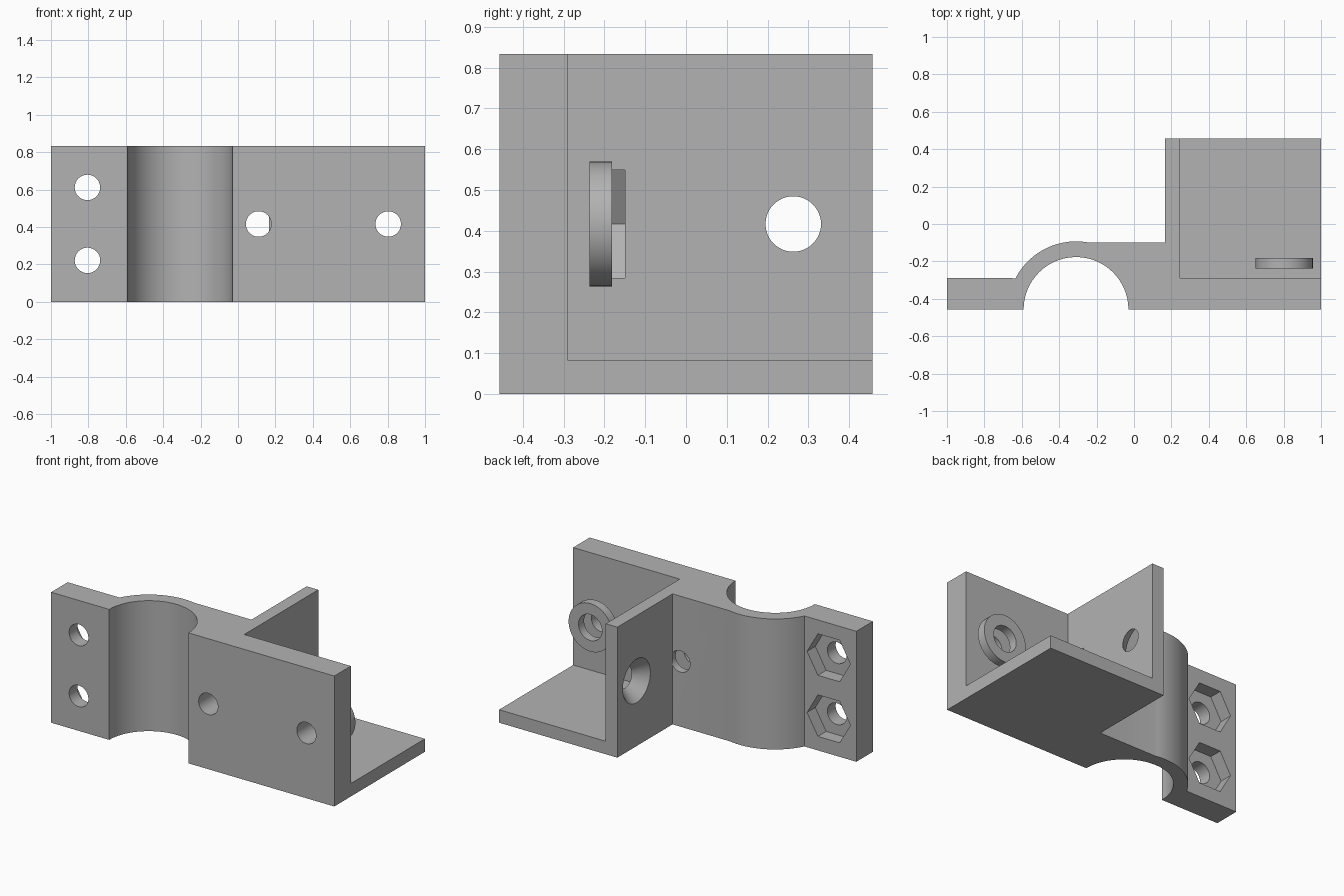
import bpy, bmesh
from math import sin, cos, radians, pi
from mathutils import Vector

cube = bpy.data.objects.get("Cube")
if cube:
    bpy.data.objects.remove(cube, do_unlink=True)

GREY = (0.45, 0.45, 0.45, 1)
mat = bpy.data.materials.new("plain grey")
mat.use_nodes = True
mat.diffuse_color = GREY
mat.node_tree.nodes["Principled BSDF"].inputs["Base Color"].default_value = GREY

H = 0.833                       # height
FRONT, BACK = -0.457, 0.457
PLATE = -0.29                   # back of the mounting plates
BLOCK = -0.1                    # back of the thick block
WALL_L, WALL_R = 0.165, 0.247   # upright wall
MID = H / 2
HOLE, NUT = 0.068, 0.153        # hole and nut corner radii
AXES = {"x": Vector((1, 0, 0)), "y": Vector((0, 1, 0)), "z": Vector((0, 0, 1))}


def arc(cx, cy, r, a0, a1, n):
    """Points along a circular arc, angles in degrees."""
    return [(cx + r * cos(radians(a0 + (a1 - a0) * i / n)),
             cy + r * sin(radians(a0 + (a1 - a0) * i / n))) for i in range(n + 1)]


def loft(name, first, second):
    """Solid between two matching rings of points."""
    bm = bmesh.new()
    a = [bm.verts.new(p) for p in first]
    b = [bm.verts.new(p) for p in second]
    bm.faces.new(a)
    bm.faces.new(b[::-1])
    for i in range(len(a)):
        j = (i + 1) % len(a)
        bm.faces.new((a[j], a[i], b[i], b[j]))
    bmesh.ops.recalc_face_normals(bm, faces=bm.faces)
    mesh = bpy.data.meshes.new(name)
    bm.to_mesh(mesh)
    bm.free()
    mesh.materials.append(mat)
    obj = bpy.data.objects.new(name, mesh)
    bpy.context.collection.objects.link(obj)
    return obj


def prism(name, outline, axis, lo, hi):
    """Extrude a 2D outline along an axis."""
    place = {"x": lambda u, v, t: (t, u, v),
             "y": lambda u, v, t: (u, t, v),
             "z": lambda u, v, t: (u, v, t)}[axis]
    return loft(name, [place(u, v, lo) for u, v in outline],
                [place(u, v, hi) for u, v in outline])


def circle(u, v, r, n=48):
    return arc(u, v, r, 0, 360 - 360 / n, n - 1)


def box(u0, u1, v0, v1):
    return [(u0, v0), (u1, v0), (u1, v1), (u0, v1)]


def boolean(obj, other, operation):
    """Apply a boolean and remove the helper."""
    mod = obj.modifiers.new(operation, "BOOLEAN")
    mod.operation, mod.solver, mod.object = operation, "EXACT", other
    bpy.context.view_layer.objects.active = obj
    bpy.ops.object.modifier_apply(modifier=mod.name)
    bpy.data.objects.remove(other, do_unlink=True)


def smooth(obj):
    bpy.ops.object.select_all(action="DESELECT")
    obj.select_set(True)
    bpy.context.view_layer.objects.active = obj
    bpy.ops.object.shade_smooth_by_angle(angle=radians(20))


# Bracket body: flange, half-round saddle, thick block, upright wall
saddle_x = -0.31
outline = [(-1, FRONT)]
outline += arc(saddle_x, FRONT, 0.28, 180, 0, 48)
outline += [(1, FRONT), (1, PLATE), (WALL_R, PLATE), (WALL_R, BACK),
            (WALL_L, BACK), (WALL_L, BLOCK)]
outline += arc(saddle_x, FRONT, 0.364, 78.7, 152.7, 32)
outline += [(-1, PLATE)]
bracket = prism("bracket_body", outline, "z", 0, H)

# Floor shelf joined to the wall and plate
shelf = prism("floor_shelf", box(0.2, 1, -0.4, BACK), "z", 0, 0.083)
boolean(bracket, shelf, "UNION")

# Flange holes with hexagonal nut pockets
for z in (0.222, 0.612):
    boolean(bracket, prism("hole_cutter", circle(-0.805, z, HOLE), "y", -0.6, 0), "DIFFERENCE")
    boolean(bracket, prism("nut_cutter", circle(-0.805, z, NUT, 6), "y", PLATE - 0.083, 0), "DIFFERENCE")

# Plate holes
for x in (0.11, 0.803):
    boolean(bracket, prism("hole_cutter", circle(x, MID, HOLE), "y", -0.6, BLOCK + 0.002), "DIFFERENCE")

# Nut slot opening through the wall
half = NUT * sin(pi / 3)
slot = [(0.11 - NUT, MID), (0.11 - NUT / 2, MID - half), (0.3, MID - half),
        (0.3, MID + half), (0.11 - NUT / 2, MID + half)]
boolean(bracket, prism("slot_cutter", slot, "y", -0.233, -0.15), "DIFFERENCE")

# Countersunk hole in the wall
def wall_ring(x, r):
    return [(x, y, z) for y, z in circle(0.263, MID, r)]

slope = (0.139 - HOLE) / (WALL_R - WALL_L)
boolean(bracket, loft("countersink_cutter", wall_ring(WALL_L - 0.02, 0.139 + 0.02 * slope),
                      wall_ring(WALL_R, HOLE)), "DIFFERENCE")
boolean(bracket, prism("hole_cutter", circle(0.263, MID, HOLE), "x", WALL_L - 0.05, 0.4), "DIFFERENCE")
smooth(bracket)

# Loose washer behind the right plate hole
washer = prism("washer", circle(0.803, MID, NUT, 64), "y", -0.237, -0.181)
boolean(washer, prism("hole_cutter", circle(0.803, MID, 0.083), "y", -0.4, 0), "DIFFERENCE")
smooth(washer)
